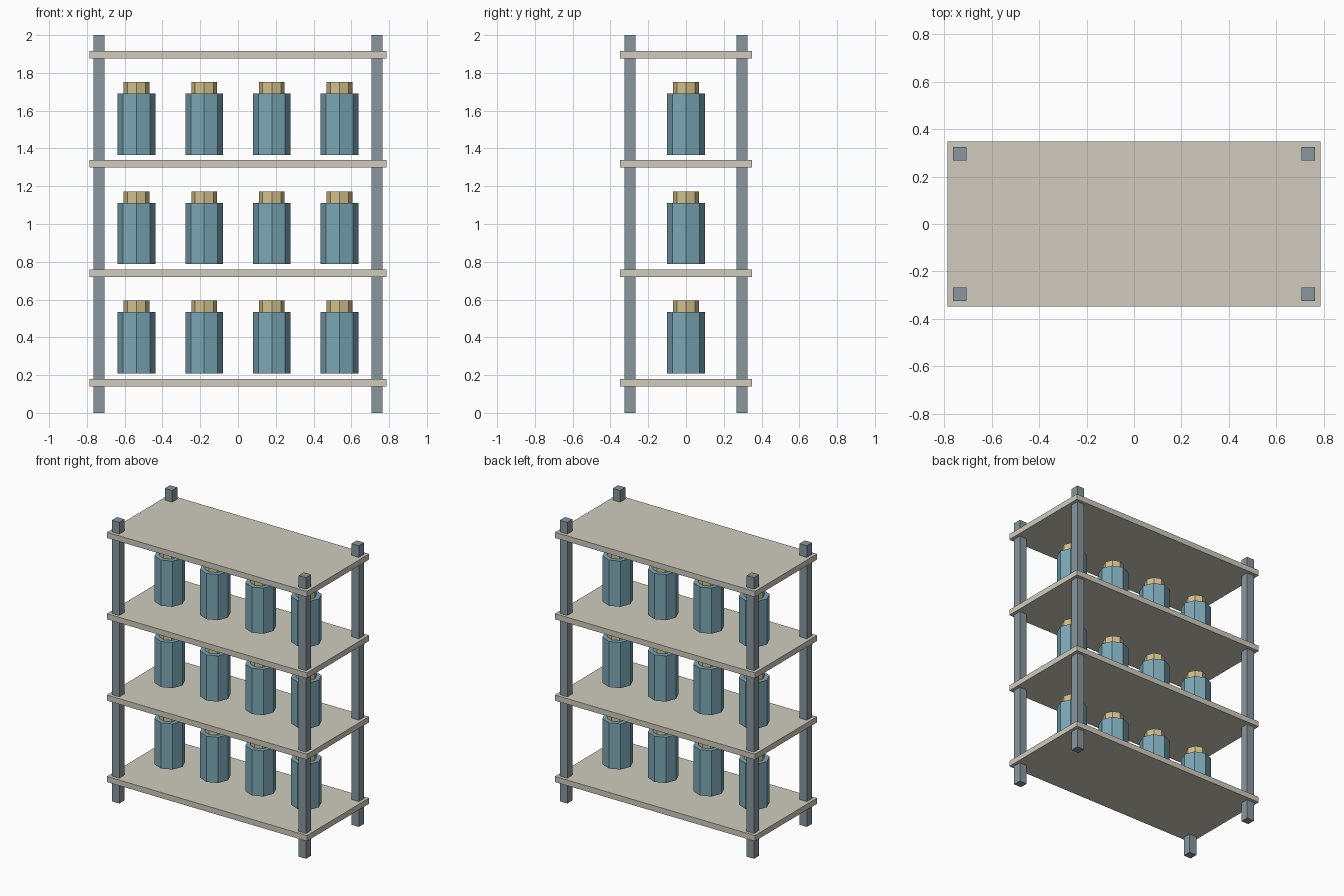
import bpy
from math import pi

if "Cube" in bpy.data.objects:
    bpy.data.objects.remove(bpy.data.objects["Cube"])


def material(name, rgb):
    mat = bpy.data.materials.new(name)
    mat.diffuse_color = (*rgb, 1)
    mat.use_nodes = True
    mat.node_tree.nodes["Principled BSDF"].inputs["Base Color"].default_value = mat.diffuse_color
    return mat


STEEL = material("dark_steel", (0.25, 0.31, 0.34))
BOARD = material("board", (0.63, 0.60, 0.52))
BLUE = material("jar_blue", (0.20, 0.39, 0.47))
BRASS = material("lid_brass", (0.66, 0.53, 0.26))


def box(name, centre, size, mat):
    bpy.ops.mesh.primitive_cube_add(size=1, location=centre)
    ob = bpy.context.object
    ob.name = name
    ob.scale = size
    bpy.ops.object.transform_apply(location=False, rotation=False, scale=True)
    ob.data.materials.append(mat)


def octagon(name, x, z0, z1, radius, mat):
    # eight sides, corners on the x and y axes
    bpy.ops.mesh.primitive_cylinder_add(
        vertices=8, radius=radius, depth=z1 - z0, location=(x, 0, (z0 + z1) / 2))
    ob = bpy.context.object
    ob.name = name
    ob.data.materials.append(mat)


# Corner posts
for sx, side in ((-1, "left"), (1, "right")):
    for sy, end in ((-1, "front"), (1, "back")):
        box(f"{end}_{side}_post", (sx * 0.735, sy * 0.297, 1), (0.058, 0.058, 2), STEEL)

# Shelves, with a row of lidded jars above all but the top one
for level in range(4):
    z = 0.16 + level * 0.579
    box(f"shelf_{level + 1}", (0, 0, z), (1.574, 0.698, 0.04), BOARD)
    if level == 3:
        break
    for i in range(4):
        x = (i - 1.5) * 0.358
        tag = f"{level + 1}_{i + 1}"
        octagon(f"jar_{tag}", x, z + 0.048, z + 0.373, 0.1, BLUE)
        octagon(f"lid_{tag}", x, z + 0.373, z + 0.434, 0.068, BRASS)
